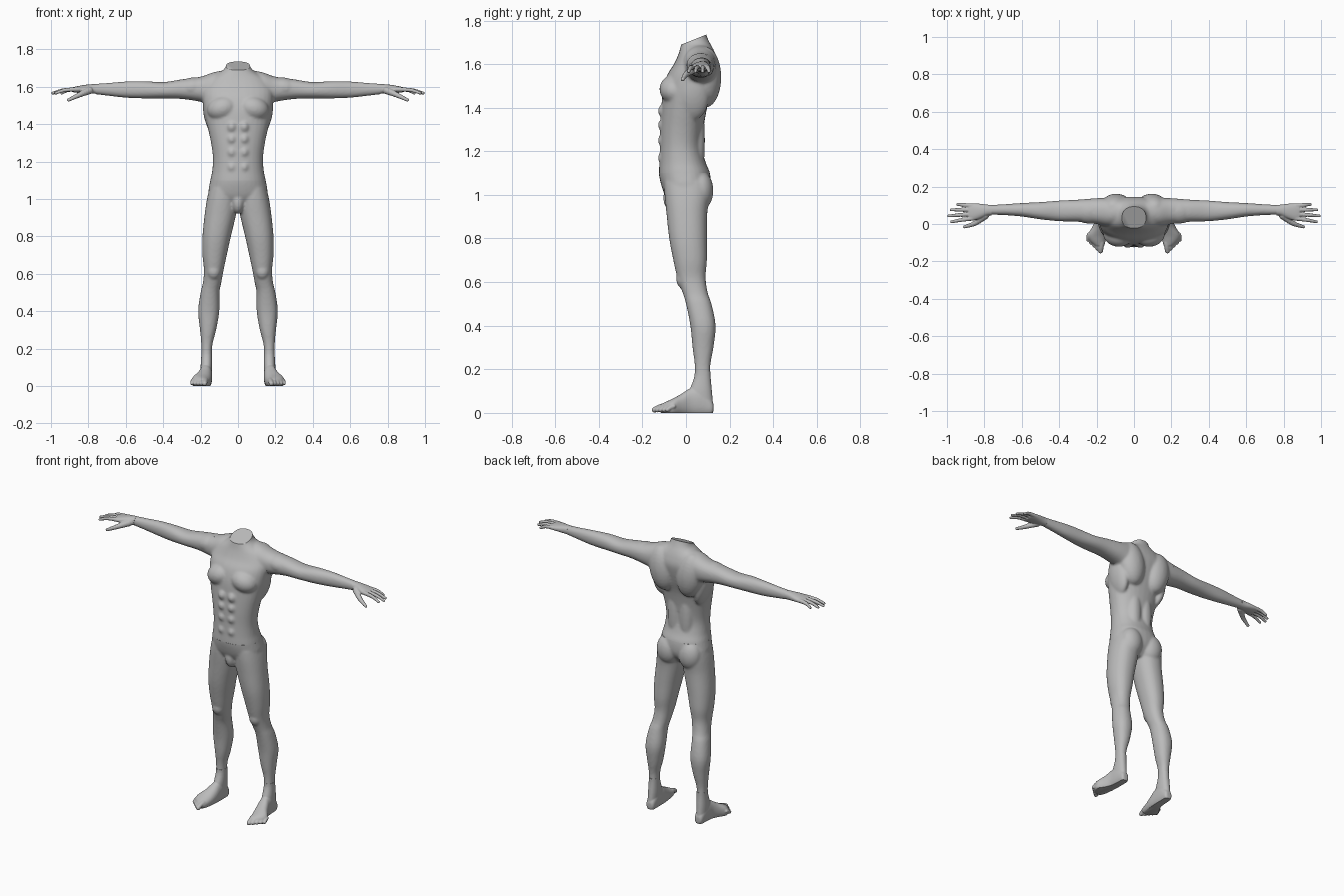
import bpy
import bmesh
import math
from mathutils import Matrix, Vector

old = bpy.data.objects.get("Cube")
if old:
    bpy.data.objects.remove(old, do_unlink=True)

skin = bpy.data.materials.new("plain_grey")
skin.use_nodes = True
grey = (0.5, 0.5, 0.5, 1)
skin.diffuse_color = grey
skin.node_tree.nodes["Principled BSDF"].inputs["Base Color"].default_value = grey


def blend(rows, steps=4):
    """Smooth curve through all rows of numbers."""
    vecs = [Vector(r) for r in rows]
    last = len(vecs) - 1
    out = []
    for i in range(last):
        a, b, c, d = (vecs[min(max(k, 0), last)] for k in range(i - 1, i + 3))
        for s in range(steps):
            t = s / steps
            out.append(b + (c - a) * (t / 2)
                       + (a * 2 - b * 5 + c * 4 - d) * (t * t / 2)
                       + (b * 3 - a - c * 3 + d) * (t ** 3 / 2))
    return out + [vecs[-1]]


def loft(bm, axis, rows, sides=32, power=0.9):
    """Rows hold: place on the axis, then low and high of the two other axes."""
    others = [k for k in range(3) if k != axis]
    rings = []
    for pos, a0, a1, b0, b1 in blend(rows):
        ring = []
        for k in range(sides):
            ang = math.tau * k / sides
            ca, sa = math.cos(ang), math.sin(ang)
            co = [0, 0, 0]
            co[axis] = pos
            co[others[0]] = (a0 + a1) / 2 + (a1 - a0) / 2 * math.copysign(abs(ca) ** power, ca)
            co[others[1]] = (b0 + b1) / 2 + (b1 - b0) / 2 * math.copysign(abs(sa) ** power, sa)
            ring.append(bm.verts.new(co))
        rings.append(ring)
    faces = [bm.faces.new(rings[0]), bm.faces.new(rings[-1])]
    for r, s in zip(rings, rings[1:]):
        for k in range(sides):
            n = (k + 1) % sides
            faces.append(bm.faces.new((r[k], r[n], s[n], s[k])))
    bmesh.ops.recalc_face_normals(bm, faces=faces)


def blob(bm, centre, radii, tilt=0):
    """Ellipsoid muscle, tilted in the frontal plane."""
    m = (Matrix.Translation(centre) @ Matrix.Rotation(tilt, 4, 'Y')
         @ Matrix.Diagonal((*radii, 1)))
    bmesh.ops.create_uvsphere(bm, u_segments=24, v_segments=16, radius=1, matrix=m)


def digit(bm, points, radii):
    """Tapered chain of rounded bones."""
    rows = blend([(*p, r) for p, r in zip(points, radii)], 6)
    for row in rows:
        blob(bm, row[:3], [row[3]] * 3)


def mirrored(bm):
    geom = bmesh.ops.duplicate(bm, geom=bm.verts[:] + bm.edges[:] + bm.faces[:])["geom"]
    bmesh.ops.scale(bm, vec=(-1, 1, 1), verts=[g for g in geom if isinstance(g, bmesh.types.BMVert)])
    bmesh.ops.reverse_faces(bm, faces=[g for g in geom if isinstance(g, bmesh.types.BMFace)])


def add_object(name, mesh):
    ob = bpy.data.objects.new(name, mesh)
    bpy.context.collection.objects.link(ob)
    return ob


def finish(name, mesh):
    ob = add_object(name, mesh)
    mesh.materials.clear()
    mesh.materials.append(skin)
    bpy.ops.object.select_all(action='DESELECT')
    ob.select_set(True)
    bpy.context.view_layer.objects.active = ob
    bpy.ops.object.shade_smooth_by_angle(angle=math.radians(50))


def sculpt(name, bm, voxel, smooth, cuts, pair=False):
    """Fuse the pieces, smooth them, trim flat at the seams."""
    mesh = bpy.data.meshes.new(name)
    bm.to_mesh(mesh)
    bm.free()
    raw = add_object(name + "_raw", mesh)
    rem = raw.modifiers.new("fuse", 'REMESH')
    rem.mode = 'VOXEL'
    rem.voxel_size = voxel
    soft = raw.modifiers.new("soften", 'SMOOTH')
    soft.factor = 0.5
    soft.iterations = smooth
    ev = raw.evaluated_get(bpy.context.evaluated_depsgraph_get())
    done = bpy.data.meshes.new_from_object(ev)
    bpy.data.objects.remove(raw, do_unlink=True)
    bm = bmesh.new()
    bm.from_mesh(done)
    for co, normal in cuts:
        bmesh.ops.bisect_plane(bm, geom=bm.verts[:] + bm.edges[:] + bm.faces[:],
                               plane_co=co, plane_no=normal, clear_outer=True)
        bmesh.ops.holes_fill(bm, edges=[e for e in bm.edges if e.is_boundary], sides=0)
    bmesh.ops.recalc_face_normals(bm, faces=bm.faces)
    bm.to_mesh(done)
    bm.free()
    if pair:
        other = done.copy()
        other.transform(Matrix.Diagonal((-1, 1, 1, 1)))
        other.flip_normals()
        finish("right_" + name, other)
        name = "left_" + name
    finish(name, done)


LEFT, UP = Vector((1, 0, 0)), Vector((0, 0, 1))
SHOULDER, WRIST, WAIST, ANKLE = LEFT * 0.198, LEFT * 0.762, UP * 1.1, UP * 0.19

arm_rows = [(.06, .01, .13, 1.54, 1.69), (.13, -.015, .14, 1.5, 1.678),
            (.2, 0, .138, 1.52, 1.654), (.3, .012, .13, 1.535, 1.64),
            (.4, .015, .125, 1.538, 1.625), (.5, .025, .117, 1.538, 1.63),
            (.6, .04, .112, 1.542, 1.628), (.7, .048, .105, 1.553, 1.62),
            (.8, .05, .1, 1.565, 1.613)]

# Torso: shoulder stubs, chest, back and stomach muscles, then the trunk
bm = bmesh.new()
loft(bm, 0, arm_rows[:4])
blob(bm, (.082, -.05, 1.485), (.085, .072, .066), .3)
blob(bm, (.095, .09, 1.54), (.085, .072, .14), .15)
blob(bm, (.04, .05, 1.25), (.045, .037, .2))
blob(bm, (.145, .03, 1.45), (.038, .075, .11), .2)
for z in (1.17, 1.25, 1.32, 1.385):
    blob(bm, (.033, -.09, z), (.031, .039, .036))
mirrored(bm)
trunk = [(1.04, .155, -.122, .118), (1.1, .148, -.124, .11), (1.15, .138, -.122, .09),
         (1.22, .134, -.12, .074), (1.3, .144, -.119, .08), (1.4, .166, -.113, .097),
         (1.48, .182, -.106, .122), (1.55, .19, -.086, .14), (1.6, .185, -.055, .146),
         (1.645, .15, -.035, .135), (1.675, .1, -.026, .122), (1.7, .07, -.021, .108),
         (1.73, .062, -.022, .095), (1.77, .062, -.025, .085)]
loft(bm, 2, [(z, -w, w, f, b) for z, w, f, b in trunk])
sculpt("torso", bm, .007, 8, [(SHOULDER, LEFT), (-SHOULDER, -LEFT), (WAIST, -UP),
                              ((0, -.02, 1.69), (0, -.4, 1))])

# Arms
bm = bmesh.new()
loft(bm, 0, arm_rows)
blob(bm, (.24, .068, 1.595), (.09, .066, .055), .1)
sculpt("arm", bm, .006, 6, [(SHOULDER, -LEFT), (WRIST, LEFT)], pair=True)

# Hands: palm, four fingers and a thumb
bm = bmesh.new()
loft(bm, 0, [(.72, .046, .102, 1.563, 1.616), (.78, .045, .103, 1.563, 1.614),
             (.82, .03, .108, 1.565, 1.61), (.86, .018, .111, 1.568, 1.603),
             (.885, .02, .108, 1.572, 1.597)])
for base, tip, reach in ((.03, .012, .982), (.053, .043, .998), (.076, .076, .985), (.098, .105, .95)):
    mid = (.87 + reach) / 2
    digit(bm, [(.865, base, 1.586), (mid, (base + tip) / 2, 1.582), (reach - .007, tip, 1.566)],
          (.0125, .0105, .008))
digit(bm, [(.795, .045, 1.58), (.85, .004, 1.556), (.905, -.015, 1.53)], (.02, .014, .009))
sculpt("hand", bm, .0035, 3, [(WRIST, -LEFT)], pair=True)

# Hips and legs
bm = bmesh.new()
loft(bm, 2, [(1.06, .005, .152, -.1, .11), (1, .002, .166, -.098, .11),
             (.92, .01, .178, -.09, .098), (.8, .038, .19, -.077, .096),
             (.7, .06, .19, -.058, .096), (.62, .077, .182, -.04, .09),
             (.55, .09, .188, -.015, .1), (.5, .099, .2, 0, .117),
             (.4, .1, .213, .02, .136), (.3, .117, .203, .03, .126),
             (.22, .137, .196, .04, .112), (.14, .14, .195, .04, .112)])
blob(bm, (.076, .066, 1.02), (.072, .06, .09))
blob(bm, (.13, -.015, .615), (.036, .03, .045))
mirrored(bm)
loft(bm, 2, [(1.16, -.138, .138, -.124, .09), (1.1, -.148, .148, -.125, .11),
             (1.04, -.158, .158, -.112, .113), (1, -.14, .14, -.095, .1),
             (.95, -.06, .06, -.06, .06)])
blob(bm, (0, -.055, .985), (.036, .05, .065))
sculpt("hips_and_legs", bm, .007, 7, [(WAIST, UP), (ANKLE, -UP)])

# Feet: ankle, sole and five toes
bm = bmesh.new()
loft(bm, 2, [(.24, .138, .197, .038, .114), (.17, .139, .196, .039, .113),
             (.1, .138, .2, .015, .119), (.03, .142, .2, 0, .125)])
loft(bm, 1, [(.126, .155, .184, .01, .04), (.115, .143, .195, -.01, .065),
             (.07, .138, .202, -.015, .12), (.02, .138, .208, -.015, .113),
             (-.02, .14, .225, -.015, .088), (-.06, .146, .248, -.015, .066),
             (-.09, .152, .238, -.01, .052), (-.115, .158, .21, 0, .04)])
for i in range(5):
    size = .015 - .0012 * i
    base = Vector((.173 + .0175 * i, -.1 + .011 * i, .03))
    tip = Vector((.178 + .0173 * i, -.144 + .0145 * i, .014))
    digit(bm, [base, (base + tip) / 2 + UP * .003, tip], (size, size * .9, size * .9))
sculpt("foot", bm, .004, 4, [(ANKLE, UP), (UP * 0, -UP)], pair=True)
